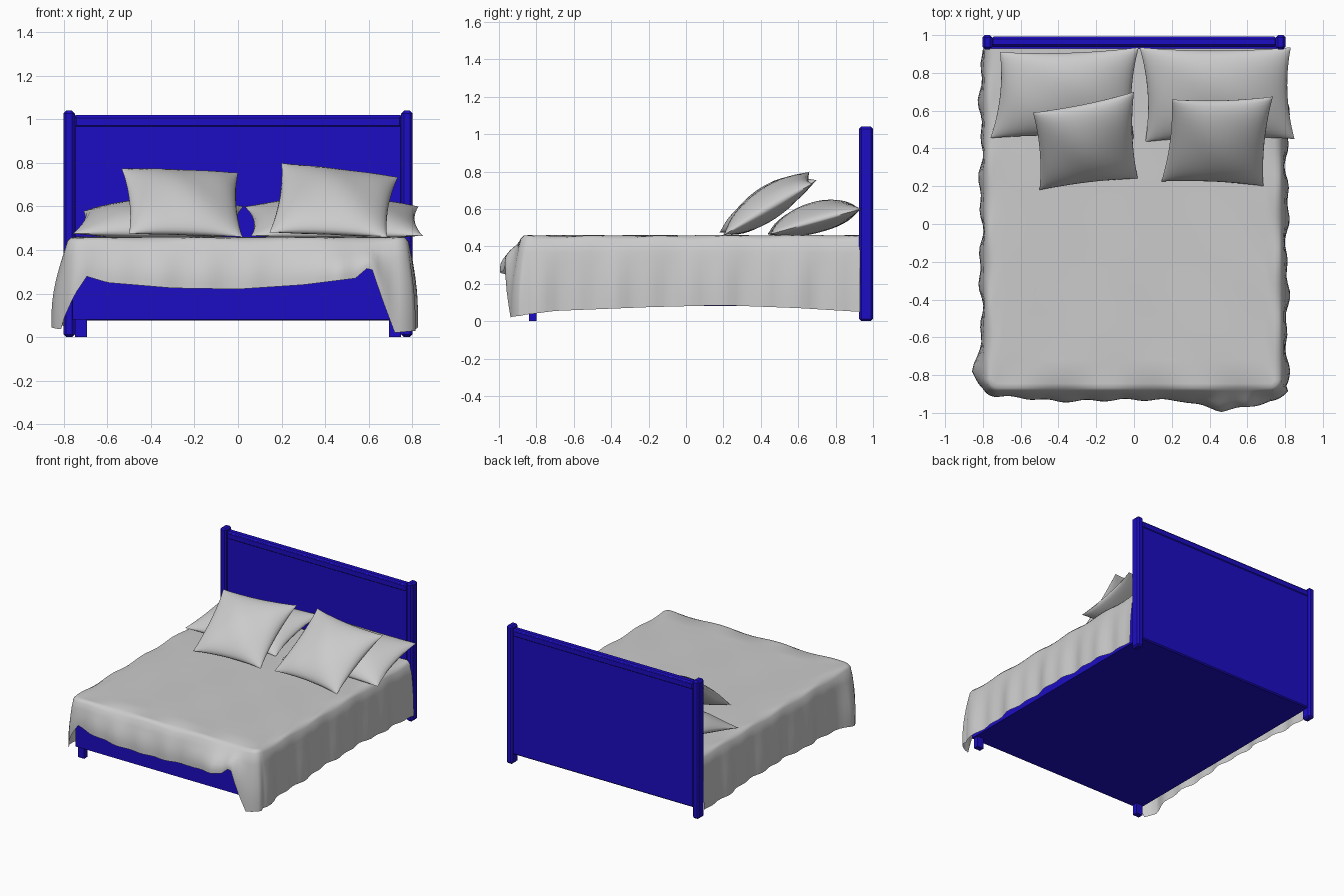
import bpy, bmesh, math
from mathutils import Vector

if "Cube" in bpy.data.objects:
    bpy.data.objects.remove(bpy.data.objects["Cube"])

blue = bpy.data.materials.new("blue_paint")
blue.diffuse_color = (0.012, 0.004, 0.55, 1)
blue.use_nodes = True
blue.node_tree.nodes["Principled BSDF"].inputs["Base Color"].default_value = blue.diffuse_color


def finish(name, bm, mat=None, angle=40):
    me = bpy.data.meshes.new(name)
    bmesh.ops.recalc_face_normals(bm, faces=bm.faces)
    bm.to_mesh(me)
    bm.free()
    ob = bpy.data.objects.new(name, me)
    bpy.context.collection.objects.link(ob)
    if mat:
        me.materials.append(mat)
    bpy.ops.object.select_all(action='DESELECT')
    ob.select_set(True)
    bpy.context.view_layer.objects.active = ob
    bpy.ops.object.shade_smooth_by_angle(angle=math.radians(angle))
    return ob


def box(name, x, y, z, bevel=0.0):
    bm = bmesh.new()
    bmesh.ops.create_cube(bm, size=1)
    for v in bm.verts:
        v.co = [(a + b) / 2 + c * (b - a) for c, (a, b) in zip(v.co, (x, y, z))]
    if bevel:
        bmesh.ops.bevel(bm, geom=bm.edges[:], offset=bevel, segments=1, affect='EDGES')
    return finish(name, bm, blue, 20)


def lerp_table(table, x):
    if x <= table[0][0]:
        return table[0][1]
    for (x0, a), (x1, b) in zip(table, table[1:]):
        if x <= x1:
            return a + (b - a) * (x - x0) / (x1 - x0)
    return table[-1][1]


# Frame: base, headboard, posts, front legs
box("bed_base", (-0.76, 0.76), (-0.85, 0.95), (0.08, 0.42))
box("headboard_panel", (-0.755, 0.755), (0.942, 0.988), (0.075, 1.02), 0.008)
box("headboard_rail", (-0.755, 0.755), (0.937, 0.993), (0.96, 1.018), 0.012)
for side, s in (("left", -1), ("right", 1)):
    xs = sorted((s * 0.75, s * 0.802))
    box(side + "_post", xs, (0.925, 1.0), (0, 1.04), 0.012)
    box(side + "_front_leg", sorted((s * 0.695, s * 0.748)), (-0.84, -0.80), (0, 0.09))

# Blanket outline: down the right side, across the front, up the left side
W, F, B, R = 0.79, -0.89, 0.93, 0.07
outline = []
for i in range(45):
    outline.append((Vector((W, B + (F + R - B) * i / 45, 0)), Vector((1, 0, 0))))
for i in range(9):
    a = -math.pi / 2 * i / 8
    n = Vector((math.cos(a), math.sin(a), 0))
    outline.append((Vector((W - R, F + R, 0)) + n * R, n))
for i in range(1, 56):
    outline.append((Vector(((W - R) * (1 - 2 * i / 56), F, 0)), Vector((0, -1, 0))))
for i in range(9):
    a = -math.pi / 2 * (1 + i / 8)
    n = Vector((math.cos(a), math.sin(a), 0))
    outline.append((Vector((R - W, F + R, 0)) + n * R, n))
for i in range(1, 46):
    outline.append((Vector((-W, F + R + (B - F - R) * i / 45, 0)), Vector((-1, 0, 0))))

front_hem = [(-0.78, 0.08), (-0.74, 0.2), (-0.70, 0.28), (-0.6, 0.25), (-0.3, 0.225), (0, 0.22),
             (0.3, 0.24), (0.54, 0.27), (0.61, 0.33), (0.66, 0.18), (0.72, 0.02), (0.79, 0.03)]
front_flare = [(-0.79, 0.02), (-0.6, 0.03), (-0.4, 0.05), (0, 0.04), (0.25, 0.045),
               (0.46, 0.10), (0.6, 0.08), (0.72, 0.05), (0.79, 0.05)]
side_hem = [(-0.89, 0.03), (-0.7, 0.055), (-0.2, 0.075), (0.2, 0.085), (0.6, 0.07), (0.93, 0.05)]

# Blanket: fan-shaped top, rounded edge and a wavy hanging skirt
bm = bmesh.new()
rows = []
inner = 14
for p, n in outline:
    front = n.y < -0.5
    hem = lerp_table(front_hem, p.x) if front else lerp_table(side_hem, p.y)
    if front:
        flare = lerp_table(front_flare, p.x) + 0.006 * math.sin(p.x * 31)
    else:
        flare = 0.022 + 0.016 * math.sin(p.y * 23 + p.x) * math.sin(p.y * 9 + 2)
        if p.x < 0:
            flare += 0.045 * math.exp(-((p.y + 0.79) / 0.06) ** 2)
    row = []
    c = Vector((0, B, 0))
    for k in range(1, inner + 1):
        t = k / inner
        q = c + (p - n * 0.045 - c) * t
        q.y = min(q.y, B)
        q.z = 0.458 + 0.004 * math.sin(q.x * 11 + q.y * 5) * math.sin(q.y * 8) * t
        row.append(q)
    for inset, z in ((0.022, 0.452), (0.006, 0.435)):
        q = p - n * inset
        q.z = z + 0.006 * math.sin(p.x * 13 + p.y * 17)
        row.append(q)
    for k in range(1, 8):
        t = k / 7
        q = p + n * flare * math.sin(min(1, t * 1.15) * math.pi / 2)
        q.z = 0.42 + (hem - 0.42) * t
        row.append(q)
    rows.append([bm.verts.new(q) for q in row])
center = bm.verts.new((0, B, 0.458))
for a, b in zip(rows, rows[1:]):
    bm.faces.new((center, a[0], b[0]))
    for k in range(len(a) - 1):
        bm.faces.new((a[k], a[k + 1], b[k + 1], b[k]))
finish("blanket", bm, None, 60)


# Pillow stretched between four corners (front left, front right, back right, back left)
def pillow(name, corners, up, down, pinch=0.07, n=18):
    fl, fr, br, bl = map(Vector, corners)
    normal = (fr - fl + br - bl).cross(bl - fl + br - fr).normalized()
    bm = bmesh.new()
    for height in (up, -down):
        grid = []
        for i in range(n + 1):
            line = []
            for j in range(n + 1):
                u = math.sin((2 * j / n - 1) * math.pi / 2)
                v = math.sin((2 * i / n - 1) * math.pi / 2)
                puff = (max(0, (1 - u * u) * (1 - v * v))) ** 0.55
                s = (1 + u * (1 - pinch * (1 - v * v))) / 2
                t = (1 + v * (1 - pinch * (1 - u * u))) / 2
                q = fl.lerp(fr, s).lerp(bl.lerp(br, s), t)
                crease = 1 + 0.05 * math.sin(5 * u + 3 * v + fl.x * 9)
                line.append(bm.verts.new(q + normal * height * puff * crease))
            grid.append(line)
        for a, b in zip(grid, grid[1:]):
            for j in range(n):
                bm.faces.new((a[j], a[j + 1], b[j + 1], b[j]))
    bmesh.ops.remove_doubles(bm, verts=bm.verts[:], dist=0.0005)
    finish(name, bm, None, 60)


pillow("left_pillow", [(-0.76, 0.455, 0.475), (0.0, 0.45, 0.465),
                       (0.025, 0.935, 0.60), (-0.71, 0.91, 0.58)], 0.10, 0.06)
pillow("right_pillow", [(0.06, 0.435, 0.465), (0.85, 0.45, 0.465),
                        (0.83, 0.935, 0.60), (0.03, 0.935, 0.60)], 0.10, 0.06)
pillow("left_cushion", [(-0.50, 0.18, 0.475), (0.02, 0.24, 0.46),
                        (0.0, 0.70, 0.755), (-0.535, 0.59, 0.775)], 0.09, 0.075)
pillow("right_cushion", [(0.145, 0.225, 0.48), (0.685, 0.20, 0.46),
                         (0.735, 0.675, 0.735), (0.20, 0.66, 0.80)], 0.09, 0.075)
